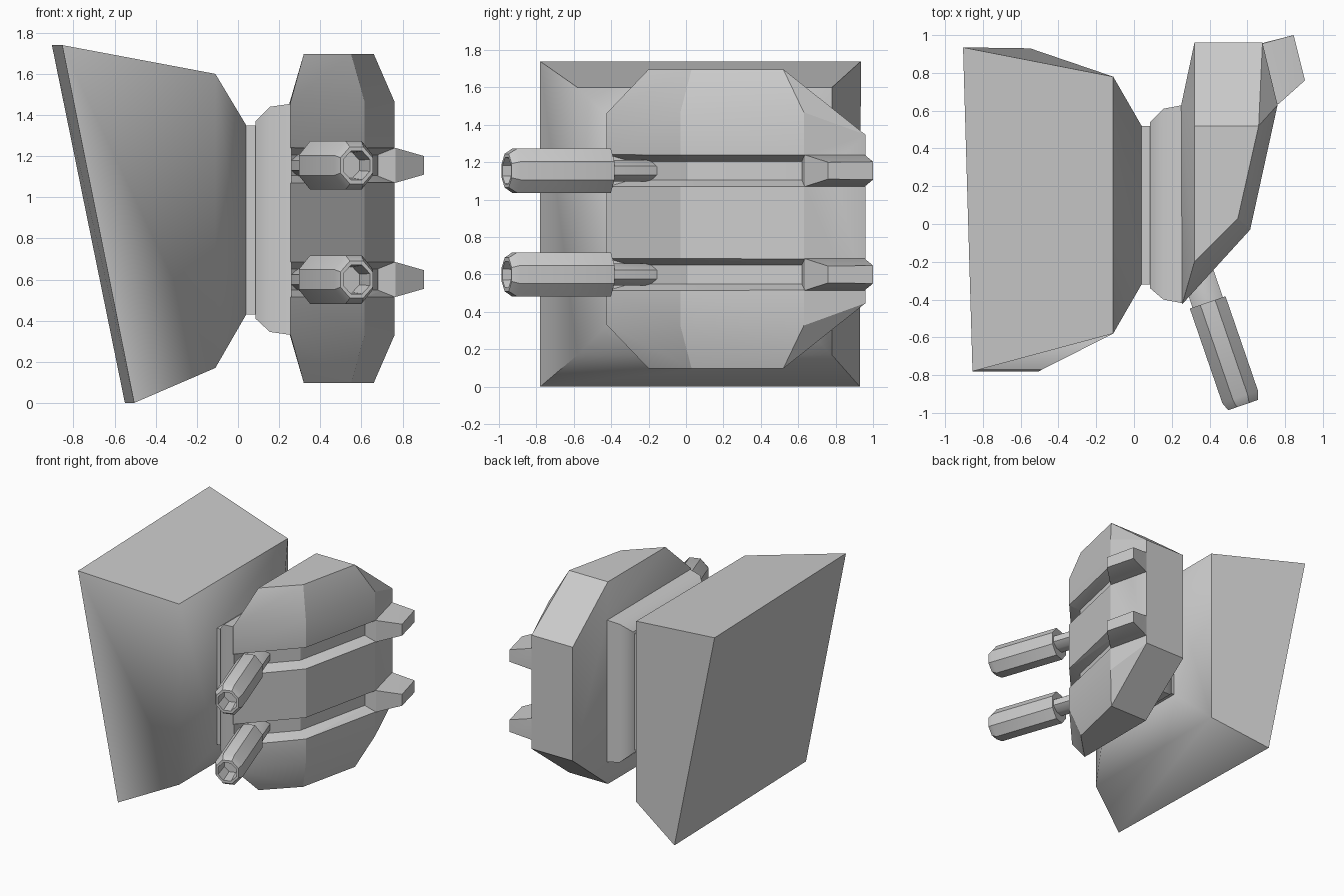
import bpy, bmesh, math
from mathutils import Vector

if "Cube" in bpy.data.objects:
    bpy.data.objects.remove(bpy.data.objects["Cube"])

LEVELS = (0.6, 1.155)   # heights of the two gun channels


def finish(name, bm, angle=35):
    bmesh.ops.recalc_face_normals(bm, faces=bm.faces)
    me = bpy.data.meshes.new(name)
    bm.to_mesh(me)
    bm.free()
    ob = bpy.data.objects.new(name, me)
    bpy.context.collection.objects.link(ob)
    smooth(ob, angle)
    return ob


def smooth(ob, angle):
    bpy.ops.object.select_all(action='DESELECT')
    bpy.context.view_layer.objects.active = ob
    ob.select_set(True)
    bpy.ops.object.shade_smooth_by_angle(angle=math.radians(angle))


def loft(name, rings, angle=35):
    bm = bmesh.new()
    rows = [[bm.verts.new(p) for p in r] for r in rings]
    n = len(rows[0])
    for a, b in zip(rows, rows[1:]):
        for i in range(n):
            j = (i + 1) % n
            bm.faces.new((a[i], a[j], b[j], b[i]))
    bm.faces.new(rows[0])
    bm.faces.new(rows[-1])
    return finish(name, bm, angle)


def hull(name, pts, angle=25):
    bm = bmesh.new()
    for p in pts:
        bm.verts.new(p)
    res = bmesh.ops.convex_hull(bm, input=bm.verts)
    bmesh.ops.delete(bm, geom=list({v for v in res["geom_interior"] if isinstance(v, bmesh.types.BMVert)}), context='VERTS')
    bmesh.ops.dissolve_limit(bm, angle_limit=0.01, verts=bm.verts, edges=bm.edges)
    return finish(name, bm, angle)


def rect(x, y0, y1, z0, z1):
    return [(x, y0, z0), (x, y1, z0), (x, y1, z1), (x, y0, z1)]


# Tapered wall mount with slanted back plate
loft("wall_mount", [
    [(-0.505, -0.78, 0), (-0.55, 0.93, 0), (-0.905, 0.935, 1.74), (-0.855, -0.78, 1.74)],
    rect(-0.11, -0.58, 0.78, 0.17, 1.60),
    rect(0.04, -0.32, 0.52, 0.43, 1.35)], 45)

# Thin neck between mount and housing
loft("neck", [rect(0.03, -0.32, 0.52, 0.43, 1.35), rect(0.1, -0.32, 0.52, 0.43, 1.35)])

# Rounded inner housing
loft("inner_housing", [
    rect(0.085, -0.34, 0.54, 0.41, 1.37),
    rect(0.155, -0.40, 0.61, 0.345, 1.44),
    rect(0.26, -0.42, 0.63, 0.33, 1.455)], 45)

# Faceted outer armor, symmetric about its middle height
MID = 0.897
half = [(0.255, -0.425, 0.565), (0.615, -0.03, 0.57), (0.76, 0.63, 0.57), (0.25, 0.63, 0.56),
        (0.68, 0.96, 0.45), (0.32, 0.96, 0.45),
        (0.32, -0.2, 0.8), (0.55, 0.03, 0.8), (0.66, 0.52, 0.8), (0.32, 0.52, 0.8)]
armor = hull("armor", [(x, y, MID + s * h) for x, y, h in half for s in (1, -1)])

# Channels cut along the outer faces of the armor
path = [((0.19, -0.49), (0.74, -0.67)), ((0.615, -0.03), (0.92, -0.48)), ((0.80, 0.81), (0.977, -0.215))]
for z in LEVELS:
    rings = []
    for (x, y), (nx, ny) in path:
        rings.append([(x + nx * d, y + ny * d, z + h)
                      for d, h in ((-0.08, -0.05), (0.06, -0.11), (0.06, 0.11), (-0.08, 0.05))])
    cutter = loft("channel_cutter", rings)
    cutter.hide_render = True
    mod = armor.modifiers.new("channel", 'BOOLEAN')
    mod.operation = 'DIFFERENCE'
    mod.solver = 'EXACT'
    mod.object = cutter
    bpy.context.view_layer.objects.active = armor
    bpy.ops.object.modifier_apply(modifier=mod.name)
    bpy.data.objects.remove(cutter)
smooth(armor, 30)

# Guns: octagonal tubes aimed forward and outward
AXIS = Vector((0.325, -0.946, 0)).normalized()
SIDE = Vector((-AXIS.y, AXIS.x, 0))
START = Vector((0.39, -0.415, 0))


def gun_ring(z, t, rh, rv):
    c = START + AXIS * t + Vector((0, 0, z))
    k = 1 / math.cos(math.pi / 8)
    return [c + SIDE * rh * k * math.cos(a) + Vector((0, 0, rv * k * math.sin(a)))
            for a in (math.pi / 8 + i * math.pi / 4 for i in range(8))]


for z in LEVELS:
    # Barrel with hollow muzzle
    loft("gun_barrel", [gun_ring(z, *r) for r in (
        (0, 0.1, 0.118), (0.53, 0.1, 0.118), (0.575, 0.083, 0.09),
        (0.575, 0.068, 0.07), (0.44, 0.06, 0.062))])
    # Stem joining barrel to armor
    loft("gun_stem", [gun_ring(z, *r) for r in (
        (-0.32, 0.06, 0.03), (-0.24, 0.085, 0.058), (0.03, 0.085, 0.058))])
    # Rear fin at the end of the channel
    pts = []
    for x, y, h in ((0.63, 0.945, 0.085), (0.68, 0.955, 0.085), (0.68, 0.62, 0.085), (0.765, 0.635, 0.085),
                    (0.845, 1.0, 0.048), (0.905, 0.76, 0.045)):
        pts += [(x, y, z + h), (x, y, z - h)]
    hull("rear_fin", pts)
